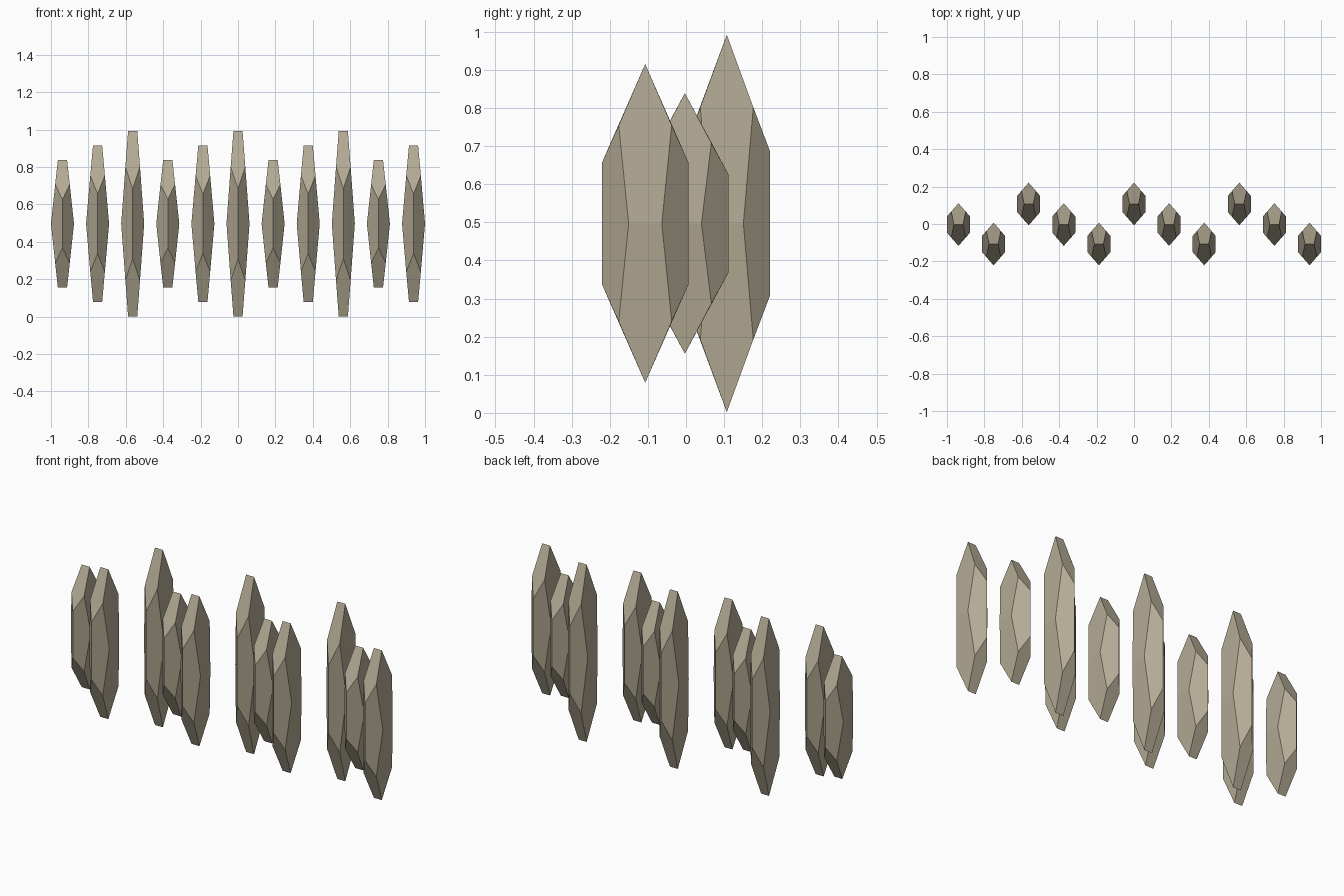
import bpy
import bmesh
from math import radians

cube = bpy.data.objects.get("Cube")
if cube:
    bpy.data.objects.remove(cube, do_unlink=True)

# Single stone colour
stone = bpy.data.materials.new("warm grey stone")
stone.use_nodes = True
colour = (0.45, 0.40, 0.295, 1)
stone.diffuse_color = colour
stone.node_tree.nodes["Principled BSDF"].inputs["Base Color"].default_value = colour

# Corners of one eighth of a crystal, z as a fraction of its half height
CORNERS = [
    (0.0245, 0, 1),            # chisel tip
    (0, 0.114, 0.379),         # end of the upright ridge
    (0.039, 0.0695, 0.616),    # shoulder
    (0.0615, 0.0435, 0),       # waist
]


def crystal_mesh(name, half_height):
    """Mirror the corners in all axes and wrap them in flat facets."""
    bm = bmesh.new()
    points = {(x * sx, y * sy, z * sz * half_height)
              for x, y, z in CORNERS
              for sx in (-1, 1) for sy in (-1, 1) for sz in (-1, 1)}
    for p in sorted(points):
        bm.verts.new(p)
    bmesh.ops.convex_hull(bm, input=bm.verts)
    bmesh.ops.dissolve_limit(bm, angle_limit=radians(2.5),
                             verts=bm.verts, edges=bm.edges)
    bmesh.ops.recalc_face_normals(bm, faces=bm.faces)
    mesh = bpy.data.meshes.new(name)
    bm.to_mesh(mesh)
    bm.free()
    mesh.materials.append(stone)
    return mesh


# Three staggered rows: mesh and y position
ROWS = [
    (crystal_mesh("short_crystal", 0.342), -0.003),
    (crystal_mesh("medium_crystal", 0.418), -0.107),
    (crystal_mesh("tall_crystal", 0.495), 0.107),
]

# Eleven floating crystals, cycling through the rows
SPACING = 0.1877
for i in range(11):
    mesh, y = ROWS[i % 3]
    crystal = bpy.data.objects.new(f"{mesh.name}_{i + 1}", mesh)
    crystal.location = ((i - 5) * SPACING, y, 0.497)
    bpy.context.collection.objects.link(crystal)
